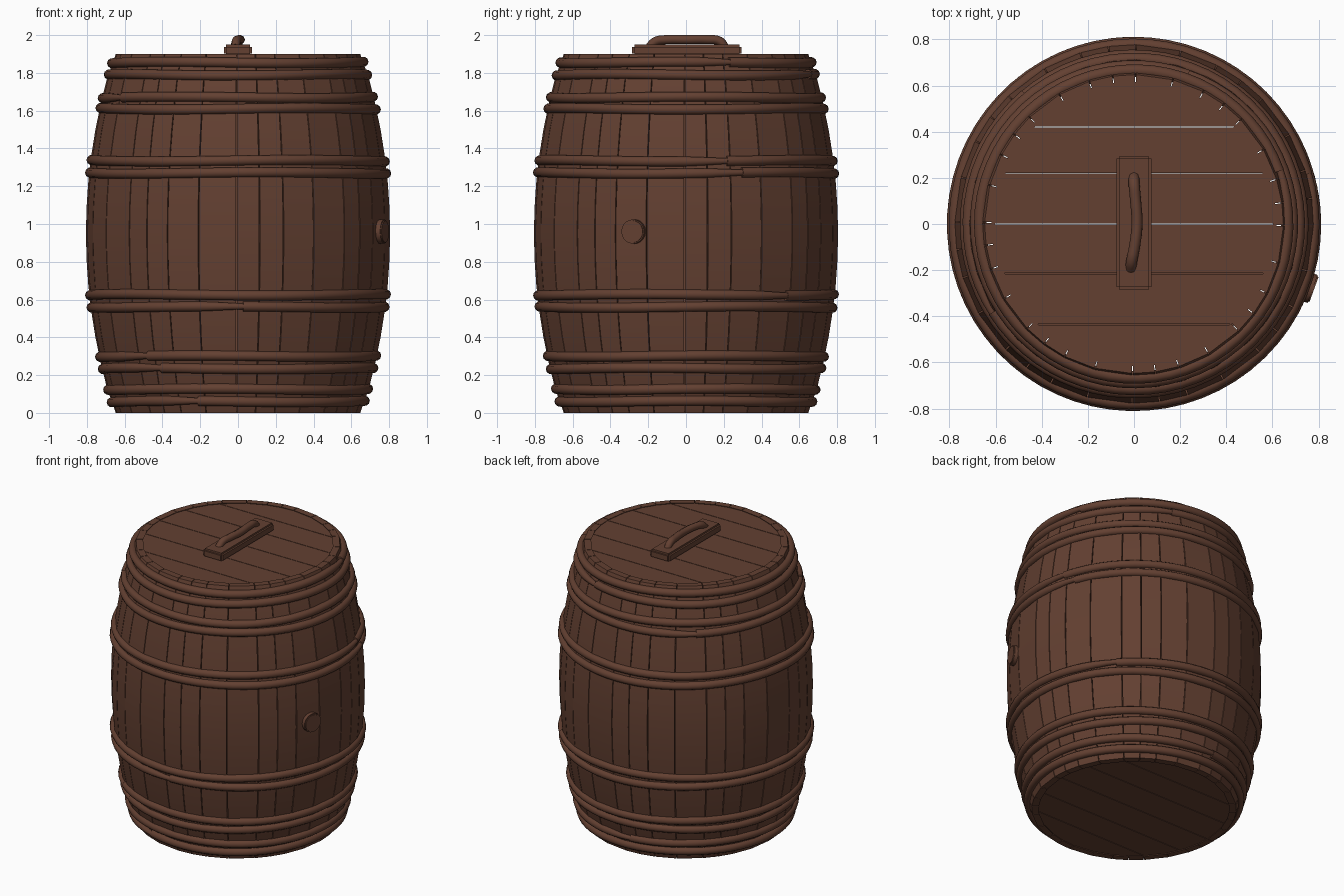
import bpy, bmesh, math, random
from mathutils import Vector, Matrix

random.seed(4)
cube = bpy.data.objects.get("Cube")
if cube:
    bpy.data.objects.remove(cube, do_unlink=True)

wood = bpy.data.materials.new("brown_wood")
wood.use_nodes = True
colour = (0.125, 0.051, 0.031, 1)
wood.diffuse_color = colour
wood.node_tree.nodes["Principled BSDF"].inputs["Base Color"].default_value = colour

TOP = 1.9


def finish(bm, name, smooth=None):
    bmesh.ops.recalc_face_normals(bm, faces=bm.faces[:])
    mesh = bpy.data.meshes.new(name)
    bm.to_mesh(mesh)
    bm.free()
    mesh.materials.append(wood)
    ob = bpy.data.objects.new(name, mesh)
    bpy.context.collection.objects.link(ob)
    if smooth:
        bpy.ops.object.select_all(action='DESELECT')
        bpy.context.view_layer.objects.active = ob
        ob.select_set(True)
        bpy.ops.object.shade_smooth_by_angle(angle=math.radians(smooth))
    return ob


def bulge(z):
    """Outer radius of the barrel at height z."""
    return 0.805 - 0.166 * (z - 0.95) ** 2


def polar(r, a, z):
    return Vector((r * math.cos(a), r * math.sin(a), z))


def sweep(bm, rings):
    """Skin a list of equal-length point rings and cap both ends."""
    loops = [[bm.verts.new(p) for p in ring] for ring in rings]
    n = len(loops[0])
    for a, b in zip(loops, loops[1:]):
        for i in range(n):
            j = (i + 1) % n
            bm.faces.new((a[i], a[j], b[j], b[i]))
    bm.faces.new(loops[0])
    bm.faces.new(loops[-1])


# Staves: four uneven widths repeated eight times, with thin gaps
def build_staves():
    bm = bmesh.new()
    widths = [0, 8.8, 18, 30.5]
    seams = [math.radians(45 * k + w - 0.6) for k in range(8) for w in widths]
    seams.append(seams[0] + math.tau)
    gap = 0.003
    for a, b in zip(seams, seams[1:]):
        rings = []
        for i in range(15):
            z = TOP * i / 14
            r = bulge(z)
            if i in (0, 14):
                r -= 0.008
            rings.append([polar(r, a + gap, z), polar(r, b - gap, z),
                          polar(r - 0.045, b - gap, z), polar(r - 0.045, a + gap, z)])
        sweep(bm, rings)
    finish(bm, "staves", 20)


# Round heads made of straight planks
def build_head(name, z0, z1, radius, cuts):
    bm = bmesh.new()
    edges = [-radius] + cuts + [radius]
    for lo, hi in zip(edges, edges[1:]):
        lo, hi = lo + 0.002, hi - 0.002
        a, b = math.asin(lo / radius), math.asin(hi / radius)
        arc = [a + (b - a) * i / 12 for i in range(13)]
        outline = [(radius * math.cos(t), radius * math.sin(t)) for t in arc]
        outline += [(-x, y) for x, y in reversed(outline)]
        sweep(bm, [[Vector((x, y, z)) for x, y in outline] for z in (z0, z1)])
    finish(bm, name)


# Bent-wood hoop whose tapered tip overlaps its own start
def build_hoop(name, z, tip):
    bm = bmesh.new()
    steps, over = 64, 0.12
    start = math.radians(tip)
    phase = random.uniform(0, math.tau)
    rings = []
    for i in range(steps + 1):
        t = i / steps
        a = start + (math.tau + over) * t
        tail = max(0, (t - 0.94) / 0.06)
        size = 0.027 * (1 - 0.6 * tail)
        h = z + 0.004 * math.sin(3 * a + phase)
        r = bulge(h) - 0.004 + 0.014 * tail
        rings.append([polar(r + size * math.cos(c), a, h + size * math.sin(c))
                      for c in (math.tau * k / 10 for k in range(10))])
    sweep(bm, rings)
    finish(bm, name, 50)


build_staves()
build_head("lid", 1.84, 1.895, 0.617, [-0.435, -0.215, 0, 0.22, 0.42])
build_head("bottom", 0.006, 0.06, 0.617, [-0.42, -0.22, 0, 0.22, 0.42])

hoops = [(0.06, -108), (0.125, 95), (0.235, -124), (0.3, -130), (0.56, -88), (0.625, 42),
         (1.27, 22), (1.335, 16), (1.61, 130), (1.67, -148), (1.79, 70), (1.855, 20)]
for i, (z, tip) in enumerate(hoops):
    build_hoop(f"hoop_{i + 1}", z, tip)

# Bung on the side of the belly
bm = bmesh.new()
turn = Matrix.Rotation(math.radians(-20), 4, 'Z')
bmesh.ops.create_cone(bm, cap_ends=True, segments=20, radius1=0.066, radius2=0.064, depth=0.1,
                      matrix=turn @ Matrix.Translation((0.78, 0, 0.96))
                      @ Matrix.Rotation(math.pi / 2, 4, 'Y'))
rim = [e for e in bm.edges if all((turn.inverted() @ v.co).x > 0.8 for v in e.verts)]
bmesh.ops.bevel(bm, geom=rim, offset=0.006, segments=2, affect='EDGES')
finish(bm, "bung", 40)

# Handle base plate
bm = bmesh.new()
bmesh.ops.create_cube(bm, size=1, matrix=Matrix.Translation((0, 0.005, 1.92))
                      @ Matrix.Diagonal((0.15, 0.58, 0.06, 1)))
bmesh.ops.bevel(bm, geom=bm.edges[:], offset=0.012, segments=2, affect='EDGES')
finish(bm, "handle_plate", 40)

# Slightly crooked branch handle
curve = bpy.data.curves.new("handle", 'CURVE')
curve.dimensions = '3D'
curve.bevel_depth = 0.024
curve.bevel_resolution = 2
curve.resolution_u = 4
curve.use_fill_caps = True
path = [(0, 0.205, 1.935), (0, 0.18, 1.967), (0.006, 0.11, 1.976), (0.013, 0, 1.976),
        (0.002, -0.1, 1.976), (-0.01, -0.16, 1.967), (-0.014, -0.195, 1.935)]
spline = curve.splines.new('BEZIER')
spline.bezier_points.add(len(path) - 1)
for point, co in zip(spline.bezier_points, path):
    point.co = co
    point.handle_left_type = point.handle_right_type = 'AUTO'
curve.materials.append(wood)
handle = bpy.data.objects.new("handle", curve)
bpy.context.collection.objects.link(handle)
